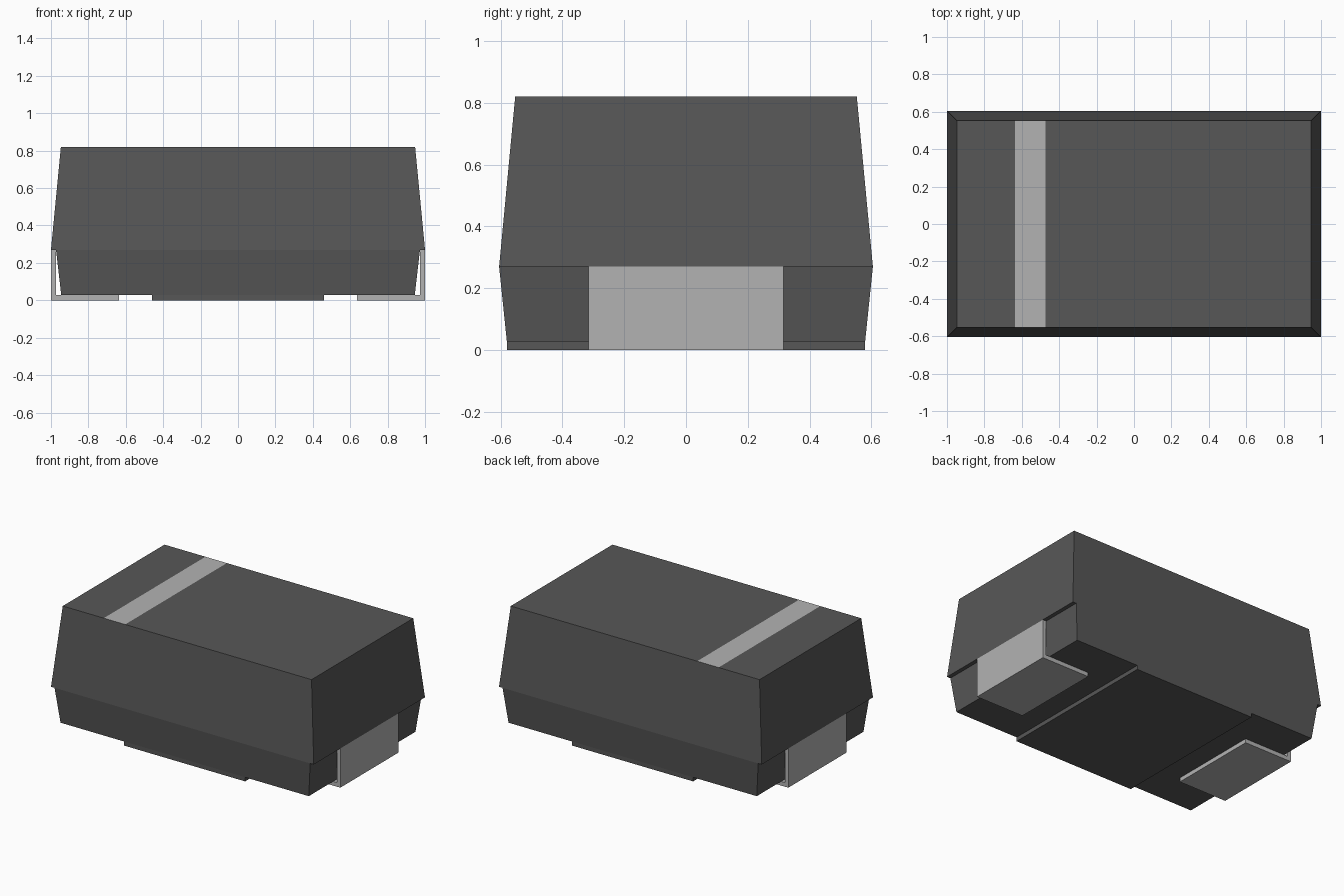
import bpy
import bmesh

cube = bpy.data.objects.get("Cube")
if cube:
    bpy.data.objects.remove(cube, do_unlink=True)


def material(name, value):
    mat = bpy.data.materials.new(name)
    mat.use_nodes = True
    colour = (value, value, value, 1)
    mat.diffuse_color = colour
    mat.node_tree.nodes["Principled BSDF"].inputs["Base Color"].default_value = colour
    return mat


dark = material("dark grey plastic", 0.095)
light = material("light grey metal", 0.45)


def finish(name, bm, mats):
    bmesh.ops.recalc_face_normals(bm, faces=bm.faces[:])
    mesh = bpy.data.meshes.new(name)
    bm.to_mesh(mesh)
    bm.free()
    for mat in mats:
        mesh.materials.append(mat)
    obj = bpy.data.objects.new(name, mesh)
    bpy.context.collection.objects.link(obj)
    return obj


def tapered_block(bottom, top):
    """Block between two rectangles given as (half x, half y, z)."""
    bm = bmesh.new()
    rings = [[bm.verts.new((sx * hx, sy * hy, z))
              for sx, sy in ((-1, -1), (1, -1), (1, 1), (-1, 1))]
             for hx, hy, z in (bottom, top)]
    for ring in rings:
        bm.faces.new(ring)
    for i in range(4):
        j = (i + 1) % 4
        bm.faces.new((rings[0][i], rings[0][j], rings[1][j], rings[1][i]))
    return bm


# Upper body, with the marking band cut into its top face
TOP = 0.82
BAND = (-0.635, -0.472)
bm = tapered_block((1.0, 0.605, 0.27), (0.947, 0.553, TOP))
for x in BAND:
    tops = [f for f in bm.faces if all(v.co.z > TOP - 0.001 for v in f.verts)]
    edges = {e for f in tops for e in f.edges}
    verts = {v for f in tops for v in f.verts}
    bmesh.ops.bisect_plane(bm, geom=tops + list(edges) + list(verts),
                           plane_co=(x, 0, 0), plane_no=(1, 0, 0))
for f in bm.faces:
    c = f.calc_center_median()
    if c.z > TOP - 0.001 and BAND[0] < c.x < BAND[1]:
        f.material_index = 1
finish("upper_body", bm, [dark, light])

# Lower body and the raised pad beneath it
finish("lower_body", tapered_block((0.945, 0.58, 0.028), (0.973, 0.605, 0.27)), [dark])
finish("bottom_pad", tapered_block((0.46, 0.58, 0.0), (0.46, 0.58, 0.028)), [dark])

# L-shaped leads, bent under each end
PROFILE = [(0.635, 0), (1, 0), (1, 0.27), (0.974, 0.27), (0.974, 0.028), (0.635, 0.028)]
for name, side in (("left_lead", 1), ("right_lead", -1)):
    bm = bmesh.new()
    face = bm.faces.new([bm.verts.new((side * x, -0.316, z)) for x, z in PROFILE])
    ext = bmesh.ops.extrude_face_region(bm, geom=[face], use_keep_orig=True)
    moved = [g for g in ext["geom"] if isinstance(g, bmesh.types.BMVert)]
    bmesh.ops.translate(bm, verts=moved, vec=(0, 0.632, 0))
    finish(name, bm, [light])
